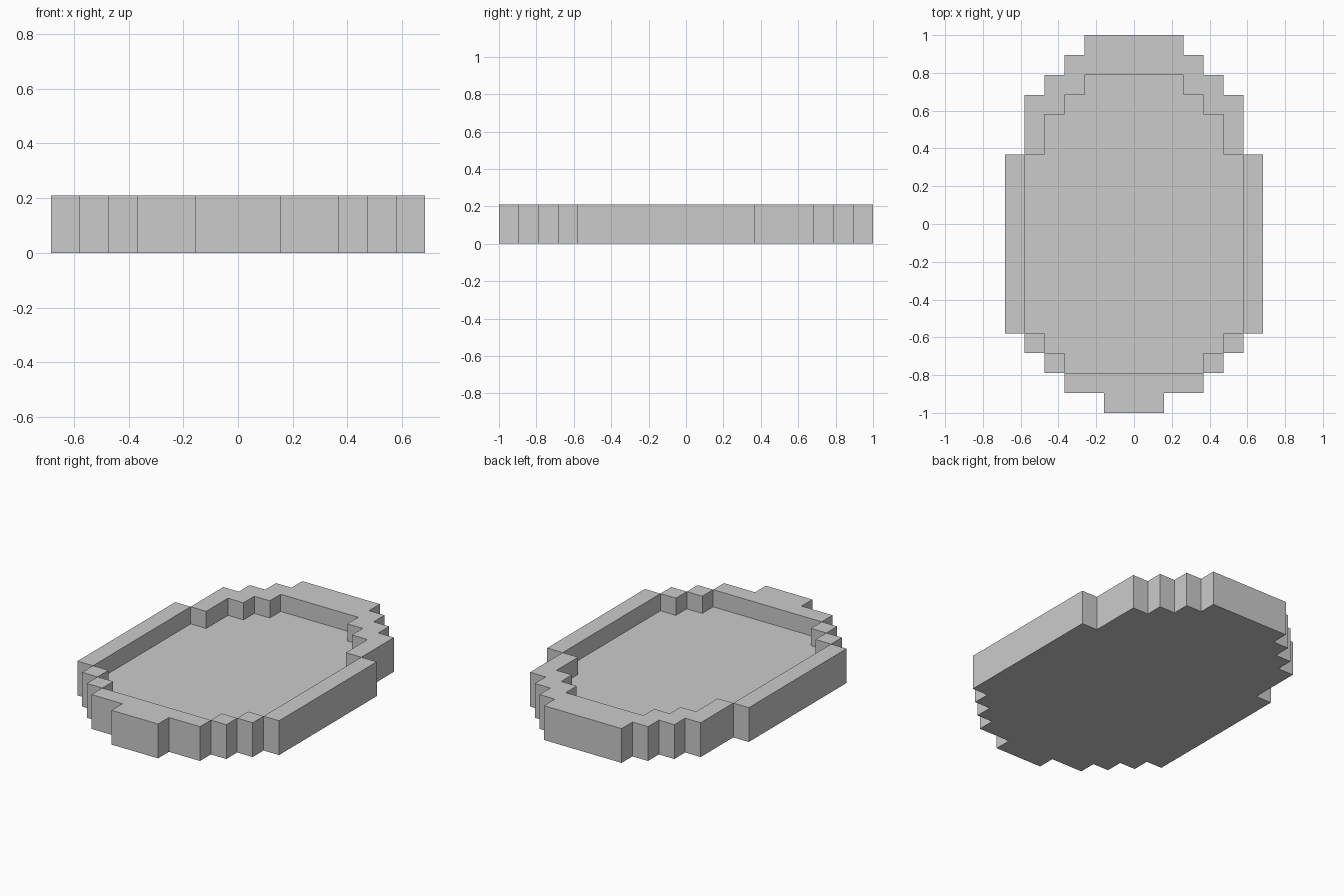
import bpy, bmesh
from mathutils import Vector

if "Cube" in bpy.data.objects:
    bpy.data.objects.remove(bpy.data.objects["Cube"])

U = 2 / 19  # one block

# Half width in blocks for each run of rows, front to back: (row count, half width)
OUTER = [(1, 1.5), (1, 3.5), (1, 4.5), (1, 5.5), (9, 6.5), (3, 5.5), (1, 4.5), (1, 3.5), (1, 2.5)]
INNER = [(2, 0), (1, 3.5), (1, 4.5), (9, 5.5), (2, 4.5), (1, 3.5), (1, 2.5), (2, 0)]


def rows(runs):
    return [w for n, w in runs for _ in range(n)]


outer, inner = rows(OUTER), rows(INNER)


def filled(p):
    """True where a block exists: one-block floor, two-block rim."""
    x, y, z = p
    if not (0 <= y < 19 and 0 <= z < 2) or abs(x) >= outer[y]:
        return False
    return z == 0 or abs(x) >= inner[y]


# Stepped tray: keep only the exposed block faces
bm = bmesh.new()
cache = {}


def vert(co):
    key = tuple(round(c * 2) for c in co)
    if key not in cache:
        x, y, z = co
        cache[key] = bm.verts.new((x * U, (y - 9) * U, (z + 0.5) * U))
    return cache[key]


for x in range(-6, 7):
    for y in range(19):
        for z in range(2):
            if not filled((x, y, z)):
                continue
            for axis in range(3):
                for s in (-1, 1):
                    near = [x, y, z]
                    near[axis] += s
                    if filled(near):
                        continue
                    n, a = Vector(), Vector()
                    n[axis] = s / 2
                    a[(axis + 1) % 3] = 0.5
                    b = n.cross(a) * 2
                    c = Vector((x, y, z)) + n
                    bm.faces.new([vert(c + d) for d in (a + b, b - a, -a - b, a - b)])

# Merge coplanar block faces into large flat faces
bmesh.ops.dissolve_limit(bm, angle_limit=0.01, verts=bm.verts[:], edges=bm.edges[:])

mesh = bpy.data.meshes.new("stepped_tray")
bm.to_mesh(mesh)
bm.free()
tray = bpy.data.objects.new("stepped_tray", mesh)
bpy.context.collection.objects.link(tray)
